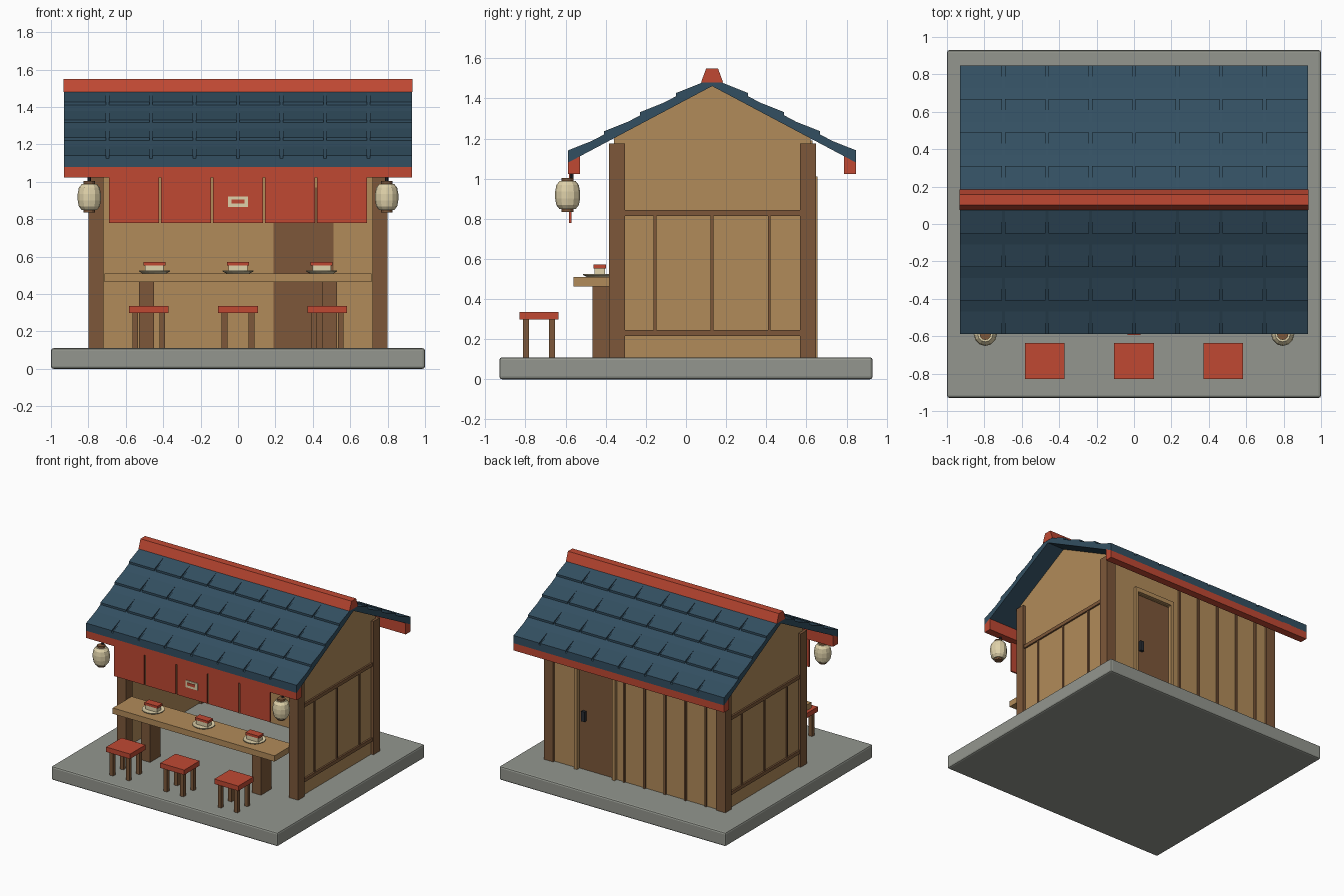
import bpy, bmesh, math

if "Cube" in bpy.data.objects:
    bpy.data.objects.remove(bpy.data.objects["Cube"])

def material(name, r, g, b):
    m = bpy.data.materials.new(name)
    m.diffuse_color = [(c / 255) ** 2.2 for c in (r, g, b)] + [1]
    m.use_nodes = True
    m.node_tree.nodes["Principled BSDF"].inputs["Base Color"].default_value = m.diffuse_color
    return m

STONE = material("stone", 146, 149, 141)
TAN = material("light_wood", 176, 138, 90)
BROWN = material("dark_wood", 124, 88, 60)
RED = material("red_paint", 190, 74, 54)
TILE = material("slate_tile", 54, 80, 97)
CREAM = material("cream_paper", 222, 208, 168)
DARK = material("dark_metal", 45, 48, 54)

def finish(name, bm, mat):
    bmesh.ops.recalc_face_normals(bm, faces=bm.faces)
    me = bpy.data.meshes.new(name)
    bm.to_mesh(me)
    bm.free()
    me.materials.append(mat)
    ob = bpy.data.objects.new(name, me)
    bpy.context.collection.objects.link(ob)
    return ob

def box(name, x, y, z, mat):
    """Box from (min, max) ranges."""
    return prism(name, [(y[0], z[0]), (y[1], z[0]), (y[1], z[1]), (y[0], z[1])], [x], mat)

def prism(name, profile, spans, mat):
    """Extrude a y-z profile along each x span."""
    bm = bmesh.new()
    for x0, x1 in spans:
        f = bm.faces.new([bm.verts.new((x0, y, z)) for y, z in profile])
        r = bmesh.ops.extrude_face_region(bm, geom=[f])
        for v in r["geom"]:
            if isinstance(v, bmesh.types.BMVert):
                v.co.x = x1
    return finish(name, bm, mat)

def lathe(name, profile, x, y, sides, mat):
    """Turn an (r, z) profile around a vertical axis, with closed ends."""
    bm = bmesh.new()
    rings = [[bm.verts.new((x + r * math.cos(2 * math.pi * i / sides),
                            y + r * math.sin(2 * math.pi * i / sides), z))
              for i in range(sides)] for r, z in profile]
    for a, b in zip(rings, rings[1:]):
        for i in range(sides):
            j = (i + 1) % sides
            bm.faces.new((a[i], a[j], b[j], b[i]))
    bm.faces.new(rings[0])
    bm.faces.new(rings[-1])
    return finish(name, bm, mat)

# Stone base
FLOOR = 0.11
base = box("stone_base", (-1, 1), (-0.93, 0.93), (0, FLOOR), STONE)
bev = base.modifiers.new("bevel", "BEVEL")
bev.width = 0.013
bev.segments = 2

# Roof: slab, overlapping tilted tiles, eave boards
RY, RZ, SLOPE, RUN = 0.13, 1.461, 0.531, 0.718
under = lambda d: RZ - SLOPE * d
SLAB, COLS, ROWS = 0.045, 8, 4
pitch = 1.86 / COLS
gap = 0.0075
spans = [(-0.93 + i * pitch + (gap if i else 0),
          -0.93 + (i + 1) * pitch - (gap if i < COLS - 1 else 0)) for i in range(COLS)]
prism("roof_slab", [(RY - RUN, under(RUN)), (RY, RZ), (RY + RUN, under(RUN)),
                    (RY + RUN, under(RUN) + SLAB), (RY, RZ + SLAB),
                    (RY - RUN, under(RUN) + SLAB)], [(-0.93, 0.93)], TILE)
for side, s in (("front", -1), ("back", 1)):
    for row in range(ROWS):
        up, low = row * RUN / ROWS, (row + 1) * RUN / ROWS
        top = lambda d, off: (RY + s * d, under(d) + SLAB + off)
        prism(f"{side}_tile_row_{row + 1}",
              [top(low, -0.012), top(low, 0.016), top(up, -0.008), top(up, -0.022)],
              spans, TILE)
    e0, e1 = RUN, RUN - 0.06
    prism(f"{side}_eave_board", [(RY + s * e0, 1.022), (RY + s * e1, 1.022),
                                 (RY + s * e1, under(e1) + 0.005),
                                 (RY + s * e0, under(e0) + 0.005)], [(-0.93, 0.93)], RED)
prism("ridge_cap", [(RY - 0.055, 1.48), (RY + 0.055, 1.48),
                    (RY + 0.029, 1.55), (RY - 0.029, 1.55)], [(-0.932, 0.932)], RED)

# Corner posts, gable walls and their framing
for side, s in (("left", -1), ("right", 1)):
    span = lambda a, b: tuple(sorted((s * a, s * b)))
    box(f"{side}_front_post", span(0.72, 0.80), (-0.383, -0.305), (FLOOR, 1.175), BROWN)
    box(f"{side}_back_post", span(0.72, 0.80), (0.567, 0.647), (FLOOR, 1.175), BROWN)
    y0, y1 = -0.36, 0.62
    prism(f"{side}_gable_wall", [(y0, FLOOR), (y1, FLOOR), (y1, under(y1 - RY)),
                                 (RY, RZ), (y0, under(RY - y0))], [span(0.74, 0.78)], TAN)
    for name, z in (("lower", (0.217, 0.245)), ("upper", (0.815, 0.843))):
        box(f"{side}_{name}_rail", span(0.77, 0.793), (-0.31, 0.57), z, BROWN)
    for i, y in enumerate((-0.155, 0.13, 0.415)):
        box(f"{side}_stud_{i + 1}", span(0.77, 0.788), (y - 0.007, y + 0.007), (0.24, 0.82), BROWN)

# Back wall with door opening, battens, door, frame
WY = (0.595, 0.63)
box("back_wall_wide", (-0.74, 0.19), WY, (FLOOR, 1.19), TAN)
box("back_wall_narrow", (0.51, 0.74), WY, (FLOOR, 1.19), TAN)
box("back_wall_lintel", (0.19, 0.51), WY, (0.97, 1.19), TAN)
for i in range(5):
    x = 0.10 - 0.18 * i
    box(f"back_batten_{i + 1}", (x - 0.008, x + 0.008), (0.625, 0.643), (FLOOR, 1.17), BROWN)
box("door", (0.19, 0.51), (0.598, 0.622), (FLOOR, 0.97), BROWN)
box("door_frame_left", (0.17, 0.195), (0.62, 0.655), (FLOOR, 1.01), TAN)
box("door_frame_right", (0.505, 0.53), (0.62, 0.655), (FLOOR, 1.01), TAN)
box("door_frame_top", (0.195, 0.505), (0.62, 0.655), (0.975, 1.01), TAN)
box("door_handle", (0.445, 0.475), (0.615, 0.645), (0.50, 0.58), DARK)

# Counter
box("counter_top", (-0.715, 0.715), (-0.56, -0.32), (0.463, 0.51), TAN)
for s in (-1, 1):
    box("counter_leg", (s * 0.49 - 0.04, s * 0.49 + 0.04), (-0.467, -0.335), (FLOOR, 0.465), BROWN)

# Plates with food, stools
for i in (-1, 0, 1):
    x, y = i * 0.447, -0.43
    lathe("plate", [(0.06, 0.508), (0.083, 0.52), (0.083, 0.525), (0.065, 0.52)], x, y, 16, CREAM)
    box("food_base", (x - 0.05, x + 0.05), (y - 0.027, y + 0.027), (0.518, 0.553), CREAM)
    box("food_topping", (x - 0.059, x + 0.059), (y - 0.031, y + 0.031), (0.553, 0.572), RED)
    x, y = i * 0.478, -0.733
    box("stool_seat", (x - 0.106, x + 0.106), (y - 0.097, y + 0.097), (0.297, 0.336), RED)
    for sx in (-1, 1):
        for sy in (-1, 1):
            lx, ly = x + sx * 0.072, y + sy * 0.065
            box("stool_leg", (lx - 0.015, lx + 0.015), (ly - 0.015, ly + 0.015), (FLOOR, 0.3), BROWN)

# Hanging cloth panels and small plaque
for i in range(-2, 3):
    x = i * 0.278
    box("cloth_panel", (x - 0.133, x + 0.133), (-0.582, -0.57), (0.78, 1.03), RED)
box("plaque", (-0.053, 0.053), (-0.589, -0.58), (0.865, 0.92), CREAM)
box("plaque_stripe", (-0.034, 0.034), (-0.593, -0.587), (0.884, 0.906), RED)

# Paper lanterns
for s in (-1, 1):
    x, y = s * 0.795, -0.59
    lathe("lantern_body", [(0.04, 0.848), (0.056, 0.868), (0.062, 0.9), (0.062, 0.935),
                           (0.056, 0.968), (0.04, 0.988)], x, y, 12, CREAM)
    lathe("lantern_bottom_cap", [(0.03, 0.835), (0.03, 0.85)], x, y, 12, BROWN)
    lathe("lantern_top_cap", [(0.03, 0.986), (0.03, 1.003)], x, y, 12, BROWN)
    lathe("lantern_cord", [(0.01, 1.0), (0.01, 1.085)], x, y + 0.02, 6, DARK)
